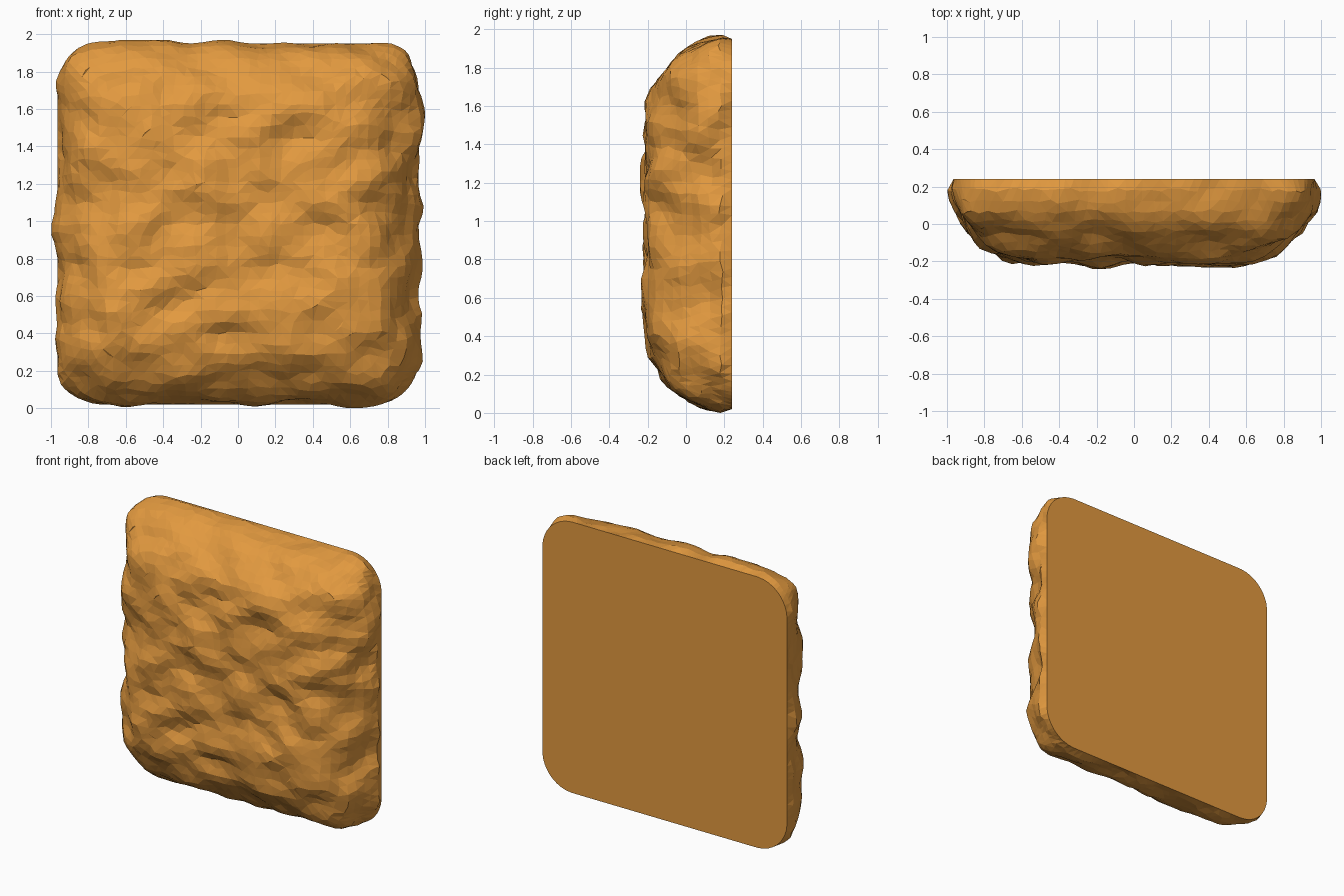
import bpy, bmesh, random
from mathutils import Vector, noise

if "Cube" in bpy.data.objects:
    bpy.data.objects.remove(bpy.data.objects["Cube"])

random.seed(4)
N = 42                                   # grid divisions across the face
MID = 0.985                              # height of the centre
# edge profile from rim to centre: (half size, depth)
PROFILE = [(0.965, 0.24), (0.97, 0.17), (0.935, 0.05), (0.865, -0.05),
           (0.775, -0.13), (0.67, -0.18), (0.52, -0.197), (0.0, -0.20)]
LENGTHS = [(Vector(b) - Vector(a)).length for a, b in zip(PROFILE, PROFILE[1:])]


def profile(t):
    """Point on the edge profile, t = 0 at the rim and 1 at the centre."""
    d = t * sum(LENGTHS)
    for i, seg in enumerate(LENGTHS):
        if d <= seg or i == len(LENGTHS) - 1:
            return Vector(PROFILE[i]).lerp(Vector(PROFILE[i + 1]), min(d / seg, 1))
        d -= seg


def slab_point(u, v):
    """Map a square grid position onto the domed, round-cornered slab."""
    m = max(abs(u), abs(v))
    if m < 1e-6:
        return Vector((0, PROFILE[-1][1], MID))
    size, y = profile(1 - m)
    p = Vector((u, v)) * (size / m)
    r = 0.25 * size
    core = Vector([max(-(size - r), min(size - r, c)) for c in p])
    off = p - core
    if off.length > r:
        p = core + off.normalized() * r
    return Vector((p.x, y, MID + p.y))


# domed stone face as a grid
bm = bmesh.new()
grid, rim = [], set()
for j in range(N + 1):
    row = []
    for i in range(N + 1):
        edge = i in (0, N) or j in (0, N)
        k = 0 if edge else 0.4 / N
        u = 2 * i / N - 1 + random.uniform(-k, k)
        v = 2 * j / N - 1 + random.uniform(-k, k)
        vert = bm.verts.new(slab_point(u, v))
        if edge:
            rim.add(vert)
        row.append(vert)
    grid.append(row)
for j in range(N):
    for i in range(N):
        bm.faces.new((grid[j][i], grid[j][i + 1], grid[j + 1][i + 1], grid[j + 1][i]))
bm.normal_update()

# rounded lumps, slightly wider than tall, gentler on top and bottom
moves = {}
for v in bm.verts:
    if v not in rim:
        c = v.co
        big = noise.noise(Vector((c.x * 4.0 + 3.3, c.y * 4.5 + 2.1, c.z * 5.0 + 1.7)))
        fine = noise.noise(Vector((c.x * 7 + 1.7, c.y * 7 + 5.4, c.z * 8.5 + 9.2)))
        amp = 1 - 0.35 * abs(v.normal.z)
        moves[v] = v.normal * amp * (0.055 * big + 0.02 * fine)
for v, d in moves.items():
    v.co += d
    v.co.x = max(-1.0, min(1.0, v.co.x))
    v.co.y = max(-0.24, min(0.235, v.co.y))
    v.co.z = max(0.0, min(1.97, v.co.z))

bmesh.ops.triangulate(bm, faces=bm.faces[:], quad_method='SHORT_EDGE')

# flat back
loop = (grid[0][:] + [grid[j][N] for j in range(1, N + 1)]
        + grid[N][-2::-1] + [grid[j][0] for j in range(N - 1, 0, -1)])
bm.faces.new(loop)
bmesh.ops.recalc_face_normals(bm, faces=bm.faces[:])

mesh = bpy.data.meshes.new("stone_tile")
bm.to_mesh(mesh)
bm.free()
tile = bpy.data.objects.new("stone_tile", mesh)
bpy.context.collection.objects.link(tile)

mat = bpy.data.materials.new("ochre_stone")
mat.diffuse_color = (0.76, 0.32, 0.05, 1)
mat.use_nodes = True
mat.node_tree.nodes["Principled BSDF"].inputs["Base Color"].default_value = mat.diffuse_color
mesh.materials.append(mat)
